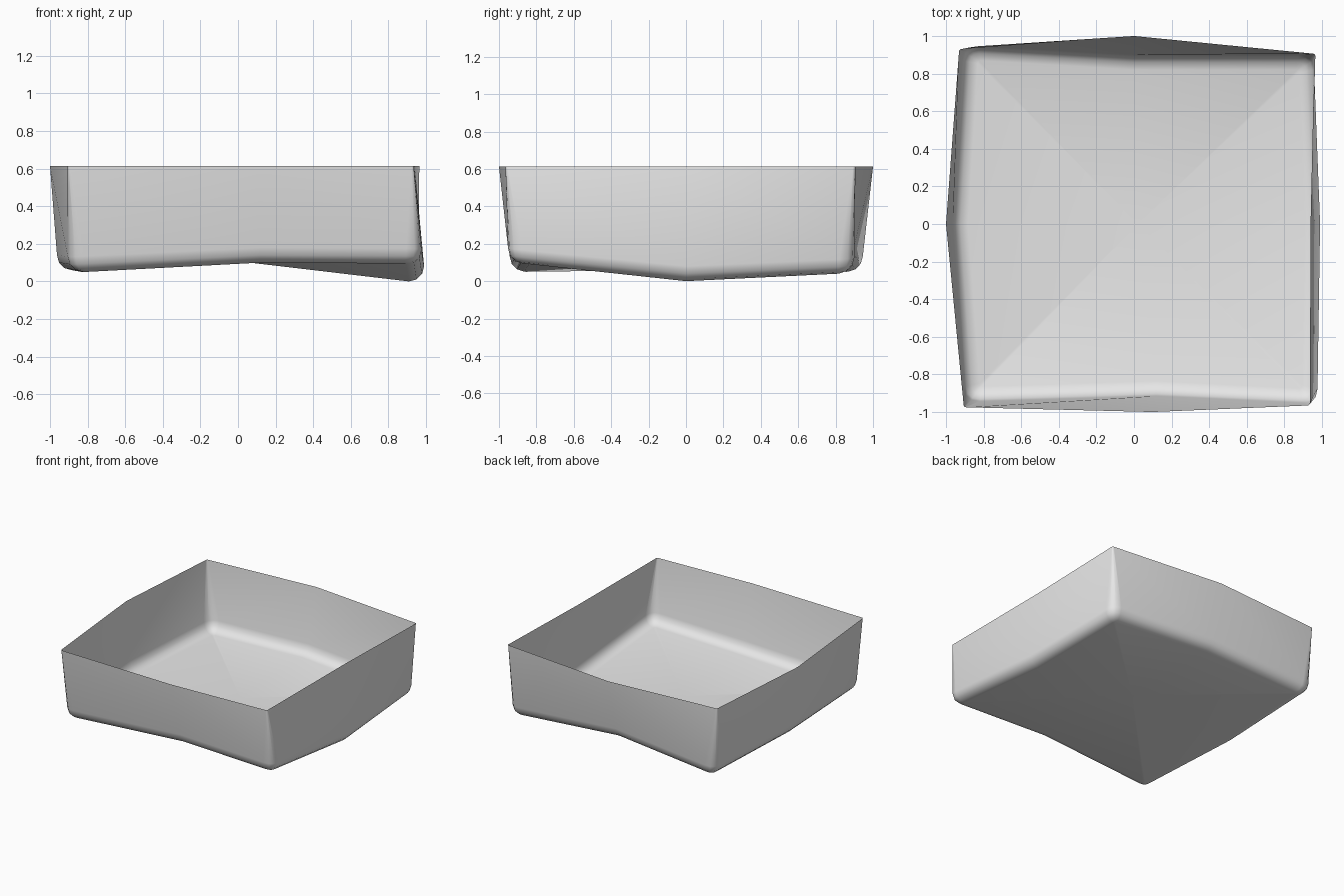
import bpy
import bmesh
import math
from mathutils import Vector

cube = bpy.data.objects.get("Cube")
if cube:
    bpy.data.objects.remove(cube, do_unlink=True)

# Perimeter nodes, counter-clockwise: side signs, rim x y, base x y z
NODES = [
    ((-1, -1), (-0.905, -0.975), (-0.90, -0.945, 0.05)),
    ((0, -1), (0.10, -1.0), (0.12, -0.915, 0.10)),
    ((1, -1), (0.935, -0.965), (0.975, -0.955, 0.095)),
    ((1, 0), (0.94, 0.03), (0.99, 0.0, 0.0)),
    ((1, 1), (0.965, 0.905), (0.955, 0.90, 0.04)),
    ((0, 1), (0.0, 1.0), (0.0, 0.90, 0.11)),
    ((-1, 1), (-0.93, 0.93), (-0.91, 0.95, 0.05)),
    ((-1, 0), (-1.0, 0.0), (-0.963, 0.0, 0.06)),
]
RIM_Z = 0.613
BEVEL = 0.08
STEPS = 3


def rounded(points, radius):
    """Round the four corners of an eight-point loop."""
    loop = []
    for i, p in enumerate(points):
        if i % 2:
            loop.append(p)
            continue
        a = p + (points[i - 1] - p).normalized() * radius
        b = p + (points[(i + 1) % 8] - p).normalized() * radius
        for k in range(STEPS + 1):
            t = k / STEPS
            loop.append(a * (1 - t) ** 2 + p * 2 * t * (1 - t) + b * t * t)
    return loop


# Rim, then the rings of the rounded bottom edge
rings = [rounded([Vector((*rim, RIM_Z)) for _, rim, _ in NODES], 0.012)]
for k in range(STEPS + 1):
    angle = math.pi / 2 * k / STEPS
    inset = BEVEL * (1 - math.cos(angle))
    lift = BEVEL * (1 - math.sin(angle))
    ring = [Vector(base) + Vector((-s[0] * inset, -s[1] * inset, lift))
            for s, _, base in NODES]
    rings.append(rounded(ring, BEVEL - inset * 0.8))

# Open tray shell: walls and bottom edge, then the floor
bm = bmesh.new()
loops = [[bm.verts.new(p) for p in ring] for ring in rings]
count = len(loops[0])
for upper, lower in zip(loops, loops[1:]):
    for i in range(count):
        j = (i + 1) % count
        bm.faces.new((upper[i], lower[i], lower[j], upper[j]))
centre = bm.verts.new((0.02, 0.0, 0.105))
for i in range(count):
    bm.faces.new((loops[-1][i], centre, loops[-1][(i + 1) % count]))
bm.normal_update()

mesh = bpy.data.meshes.new("open_tray")
bm.to_mesh(mesh)
bm.free()
tray = bpy.data.objects.new("open_tray", mesh)
bpy.context.collection.objects.link(tray)

# Plain grey surface
grey = bpy.data.materials.new("light_grey")
grey.use_nodes = True
colour = (0.8, 0.8, 0.8, 1.0)
grey.diffuse_color = colour
grey.node_tree.nodes["Principled BSDF"].inputs["Base Color"].default_value = colour
mesh.materials.append(grey)

# Smooth shading
bpy.ops.object.select_all(action='DESELECT')
tray.select_set(True)
bpy.context.view_layer.objects.active = tray
bpy.ops.object.shade_smooth_by_angle(angle=math.radians(45))
